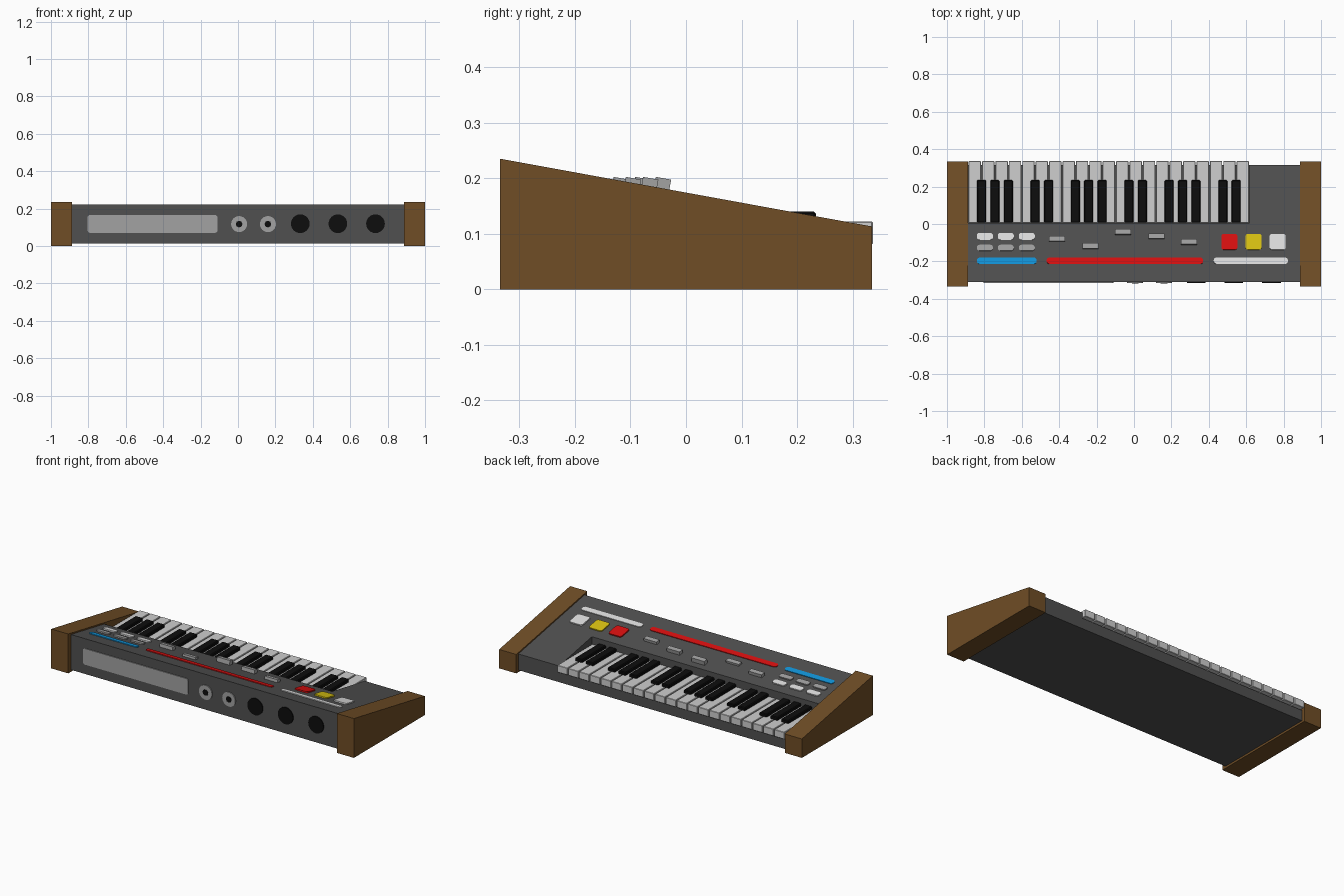
import bpy, bmesh, math
from mathutils import Matrix, Vector

if "Cube" in bpy.data.objects:
    bpy.data.objects.remove(bpy.data.objects["Cube"])


def material(name, r, g, b):
    m = bpy.data.materials.new(name)
    m.use_nodes = True
    m.diffuse_color = (r, g, b, 1)
    m.node_tree.nodes["Principled BSDF"].inputs["Base Color"].default_value = (r, g, b, 1)
    return m


WOOD = material("walnut wood", 0.16, 0.075, 0.019)
CASE = material("charcoal case", 0.08, 0.08, 0.08)
BLACK = material("black", 0.004, 0.004, 0.004)
IVORY = material("key white", 0.62, 0.62, 0.62)
WHITE = material("bright white", 0.74, 0.74, 0.74)
GREY = material("light grey", 0.36, 0.36, 0.36)
RED = material("red", 0.7, 0.005, 0.005)
YELLOW = material("yellow", 0.7, 0.54, 0.006)
BLUE = material("blue", 0.006, 0.3, 0.7)

SLOPE = 0.182
TILT = Matrix.Rotation(-math.atan(SLOPE), 4, "X")
UPRIGHT = Matrix.Rotation(math.pi / 2, 4, "X")


def deck(y):
    """Height of the sloping control deck."""
    return 0.166 - SLOPE * y


def finish(name, bm, mat):
    bmesh.ops.recalc_face_normals(bm, faces=bm.faces)
    me = bpy.data.meshes.new(name)
    bm.to_mesh(me)
    bm.free()
    me.materials.append(mat)
    ob = bpy.data.objects.new(name, me)
    bpy.context.collection.objects.link(ob)
    return ob


def prism(name, points, depth, mat):
    """Extrude a closed outline of 3D points along a vector."""
    bm = bmesh.new()
    face = bm.faces.new([bm.verts.new(p) for p in points])
    ext = bmesh.ops.extrude_face_region(bm, geom=[face])
    moved = [v for v in ext["geom"] if isinstance(v, bmesh.types.BMVert)]
    bmesh.ops.translate(bm, verts=moved, vec=depth)
    return finish(name, bm, mat)


def side_profile(name, x0, x1, yz, mat):
    return prism(name, [(x0, y, z) for y, z in yz], Vector((x1 - x0, 0, 0)), mat)


def plate(name, loc, w, h, r, thick, mat, turn, steps=6):
    """Rounded plate; its face lies 'thick' above loc, along the turned z."""
    pts = []
    for i, (sx, sy) in enumerate(((1, 1), (-1, 1), (-1, -1), (1, -1))):
        for k in range(steps + 1):
            a = (i + k / steps) * math.pi / 2
            pts.append((sx * (w / 2 - r) + r * math.cos(a),
                        sy * (h / 2 - r) + r * math.sin(a)))
    clean = [p for i, p in enumerate(pts) if math.dist(p, pts[i - 1]) > 1e-5]
    ob = prism(name, [(x, y, -0.002) for x, y in clean], Vector((0, 0, thick + 0.002)), mat)
    ob.data.transform(Matrix.Translation(loc) @ turn)
    return ob


def box(name, x, y, z, mat, bevel=0.0, turn=None):
    """Box from (min, max) ranges, optionally turned about its centre."""
    bm = bmesh.new()
    bmesh.ops.create_cube(bm, size=1)
    size = [b - a for a, b in (x, y, z)]
    bmesh.ops.scale(bm, verts=bm.verts, vec=size)
    if bevel:
        bmesh.ops.bevel(bm, geom=bm.edges[:], offset=bevel, segments=1, affect="EDGES")
    centre = Matrix.Translation([(a + b) / 2 for a, b in (x, y, z)])
    bm.transform(centre @ (turn or Matrix()))
    return finish(name, bm, mat)


# Wooden end cheeks
cheek = [(-0.335, 0), (0.335, 0), (0.335, 0.113), (-0.335, 0.235)]
for side, x0, x1 in (("right", -1, -0.887), ("left", 0.887, 1)):
    side_profile(side + "_end_cheek", x0, x1, cheek, WOOD)

# Case, with the keyboard bed stepped down
BACK, FRONT, BASE, BED = -0.31, 0.315, 0.012, 0.075
KEY_X0, KEY_X1, KEY_Y = -0.887, 0.618, 0.005
side_profile("case_keyboard_section", KEY_X0, KEY_X1,
             [(BACK, BASE), (FRONT, BASE), (FRONT, BED), (KEY_Y, BED),
              (KEY_Y, deck(KEY_Y)), (BACK, deck(BACK))], CASE)
side_profile("case_plain_section", KEY_X1, 0.887,
             [(BACK, BASE), (FRONT, BASE), (FRONT, deck(FRONT)), (BACK, deck(BACK))], CASE)

# Keys
COUNT = 21
pitch = (KEY_X1 - KEY_X0) / COUNT
for i in range(COUNT):
    x = KEY_X0 + i * pitch
    box(f"white_key_{i + 1}", (x + 0.003, x + pitch - 0.003), (0.007, 0.336),
        (0.08, 0.122), IVORY, 0.002)
    # Black keys repeat in groups of three and two
    if i % 7 in (1, 2, 3, 5, 6):
        box(f"black_key_{i}", (x - 0.024, x + 0.024), (0.007, 0.234),
            (0.11, 0.14), BLACK, 0.004)

# Small programme buttons
for i in range(3):
    x = -0.797 + i * 0.112
    for row, y, h, mat in (("upper", -0.067, 0.038, WHITE), ("lower", -0.128, 0.033, GREY)):
        plate(f"{row}_button_{i + 1}", (x, y, deck(y)), 0.086, h, 0.015, 0.007, mat, TILT, 3)

# Large square buttons
for name, x, mat in (("red", 0.51, RED), ("yellow", 0.639, YELLOW), ("white", 0.768, WHITE)):
    plate(name + "_square_button", (x, -0.096, deck(-0.096)), 0.086, 0.086, 0.014, 0.007, mat, TILT)

# Coloured section stripes
for name, x0, x1, mat in (("blue", -0.84, -0.52, BLUE), ("red", -0.467, 0.37, RED),
                          ("white", 0.426, 0.823, WHITE)):
    plate(name + "_stripe", ((x0 + x1) / 2, -0.197, deck(-0.197)), x1 - x0, 0.034,
          0.015, 0.004, mat, TILT)

# Slider caps, all at one height
for i, (x, y) in enumerate(((-0.411, -0.08), (-0.233, -0.119), (-0.058, -0.043),
                            (0.121, -0.066), (0.294, -0.097))):
    box(f"slider_cap_{i + 1}", (x - 0.043, x + 0.043), (y - 0.014, y + 0.014),
        (0.172, 0.2), GREY, 0, TILT)

# Connector panel, sockets and dials on the upright face
plate("connector_panel", (-0.457, BACK, 0.118), 0.696, 0.096, 0.016, 0.005, GREY, UPRIGHT)
for i, x in enumerate((0.006, 0.16)):
    plate(f"socket_ring_{i + 1}", (x, BACK, 0.117), 0.086, 0.086, 0.043, 0.006, GREY, UPRIGHT)
    plate(f"socket_hole_{i + 1}", (x, BACK, 0.117), 0.036, 0.036, 0.018, 0.008, BLACK, UPRIGHT, 2)
for i, x in enumerate((0.333, 0.534, 0.735)):
    plate(f"round_port_{i + 1}", (x, BACK, 0.119), 0.1, 0.1, 0.05, 0.006, BLACK, UPRIGHT)
